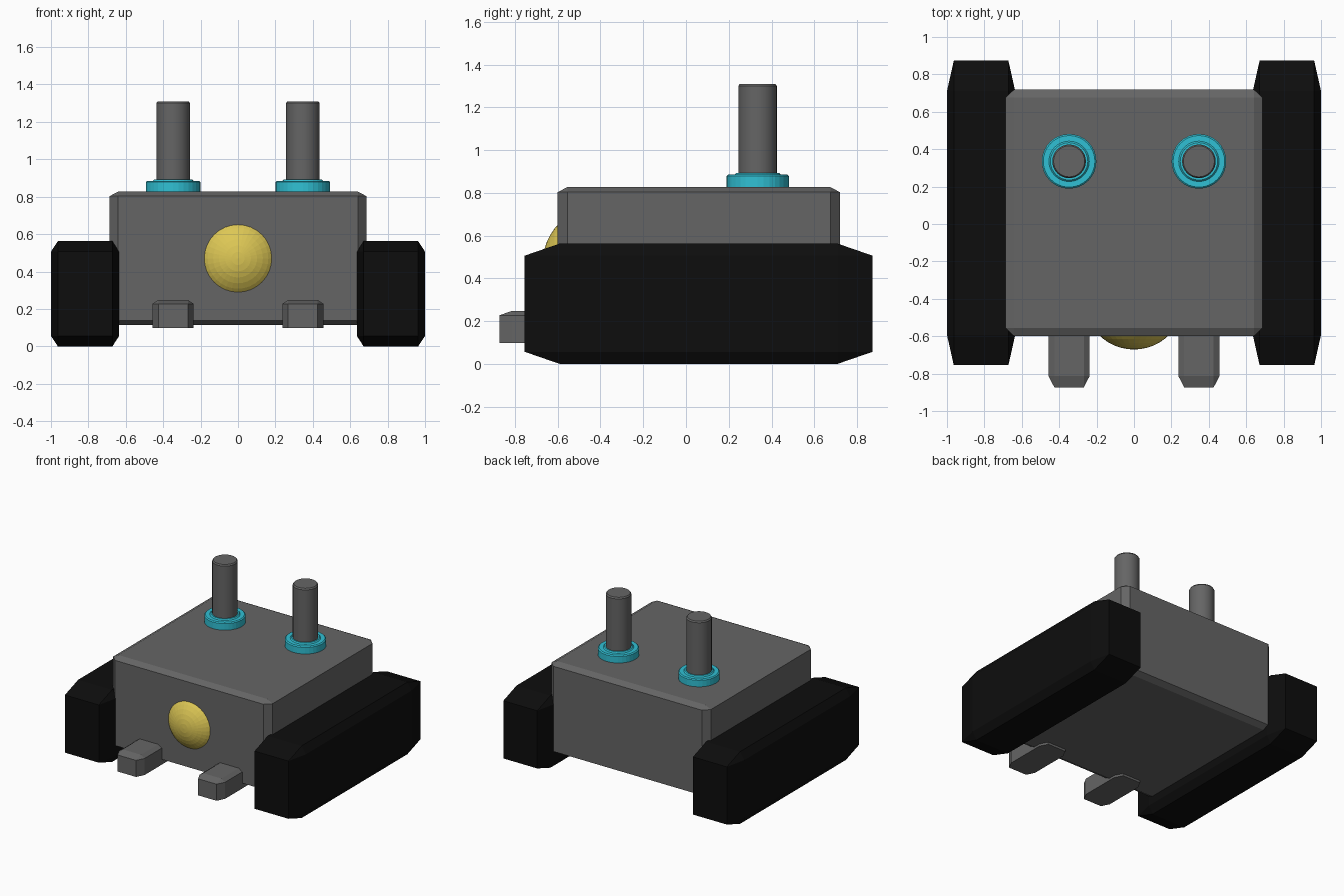
import bpy, bmesh, math
from mathutils import Matrix, Vector

cube = bpy.data.objects.get("Cube")
if cube:
    bpy.data.objects.remove(cube, do_unlink=True)


def material(name, rgb):
    m = bpy.data.materials.new(name)
    m.use_nodes = True
    m.diffuse_color = (*rgb, 1)
    m.node_tree.nodes["Principled BSDF"].inputs["Base Color"].default_value = (*rgb, 1)
    return m


grey = material("hull grey", (0.13, 0.13, 0.13))
black = material("track black", (0.004, 0.004, 0.004))
yellow = material("lamp yellow", (0.72, 0.57, 0.09))
cyan = material("collar cyan", (0.03, 0.53, 0.66))


def finish(bm, name, mat):
    bmesh.ops.recalc_face_normals(bm, faces=bm.faces)
    mesh = bpy.data.meshes.new(name)
    bm.to_mesh(mesh)
    bm.free()
    mesh.materials.append(mat)
    ob = bpy.data.objects.new(name, mesh)
    bpy.context.collection.objects.link(ob)
    return ob


def chamfered_box(name, low, high, fraction, mat, flat_base=False):
    """Unit cube bevelled first, then stretched, so chamfers follow the proportions."""
    bm = bmesh.new()
    bmesh.ops.create_cube(bm, size=1)
    edges = [e for e in bm.edges
             if not (flat_base and all(v.co.z < 0 for v in e.verts))]
    bmesh.ops.bevel(bm, geom=edges, offset=fraction, segments=1,
                    affect='EDGES', clamp_overlap=True)
    low, high = Vector(low), Vector(high)
    bmesh.ops.scale(bm, vec=high - low, verts=bm.verts)
    bmesh.ops.translate(bm, vec=(low + high) / 2, verts=bm.verts)
    return finish(bm, name, mat)


def lathe(name, profile, centre, mat, steps=32):
    """Spin a radius/height profile around a vertical axis."""
    bm = bmesh.new()
    verts = [bm.verts.new((r, 0, z)) for r, z in profile]
    edges = [bm.edges.new(pair) for pair in zip(verts, verts[1:])]
    bmesh.ops.spin(bm, geom=verts + edges, cent=(0, 0, 0), axis=(0, 0, 1),
                   angle=math.tau, steps=steps)
    bmesh.ops.remove_doubles(bm, verts=bm.verts, dist=0.0005)
    bmesh.ops.translate(bm, vec=centre, verts=bm.verts)
    return finish(bm, name, mat)


# Hull
chamfered_box("hull", (-0.687, -0.6, 0.115), (0.687, 0.72, 0.827), 0.034, grey)

# Domed front lamp, mostly sunk in the hull
bm = bmesh.new()
bmesh.ops.create_uvsphere(bm, u_segments=32, v_segments=24, radius=0.266)
bmesh.ops.rotate(bm, matrix=Matrix.Rotation(math.pi / 2, 3, 'X'), verts=bm.verts)
bmesh.ops.translate(bm, vec=(0, -0.405, 0.47), verts=bm.verts)
finish(bm, "front_lamp", yellow)

for side, s in (("left", 1), ("right", -1)):
    # Track block
    inner, outer = sorted((0.635 * s, 1.0 * s))
    chamfered_box(side + "_track", (inner, -0.755, 0), (outer, 0.873, 0.562), 0.1, black)

    # Front foot with a flat underside
    x = 0.347 * s
    chamfered_box(side + "_foot", (x - 0.11, -0.873, 0.098), (x + 0.11, -0.44, 0.248),
                  0.14, grey, flat_base=True)

    # Collar and exhaust pipe
    spot = (x, 0.335, 0)
    lathe(side + "_collar", [(0.085, 0.8), (0.146, 0.8), (0.146, 0.878), (0.138, 0.885),
                             (0.108, 0.885), (0.1, 0.893), (0.085, 0.893)], spot, cyan)
    pipe = lathe(side + "_pipe", [(0, 0.79), (0.09, 0.79), (0.09, 1.3),
                                  (0.083, 1.31), (0, 1.31)], spot, grey)
    bpy.ops.object.select_all(action='DESELECT')
    pipe.select_set(True)
    bpy.context.view_layer.objects.active = pipe
    bpy.ops.object.shade_smooth_by_angle(angle=math.radians(30))
